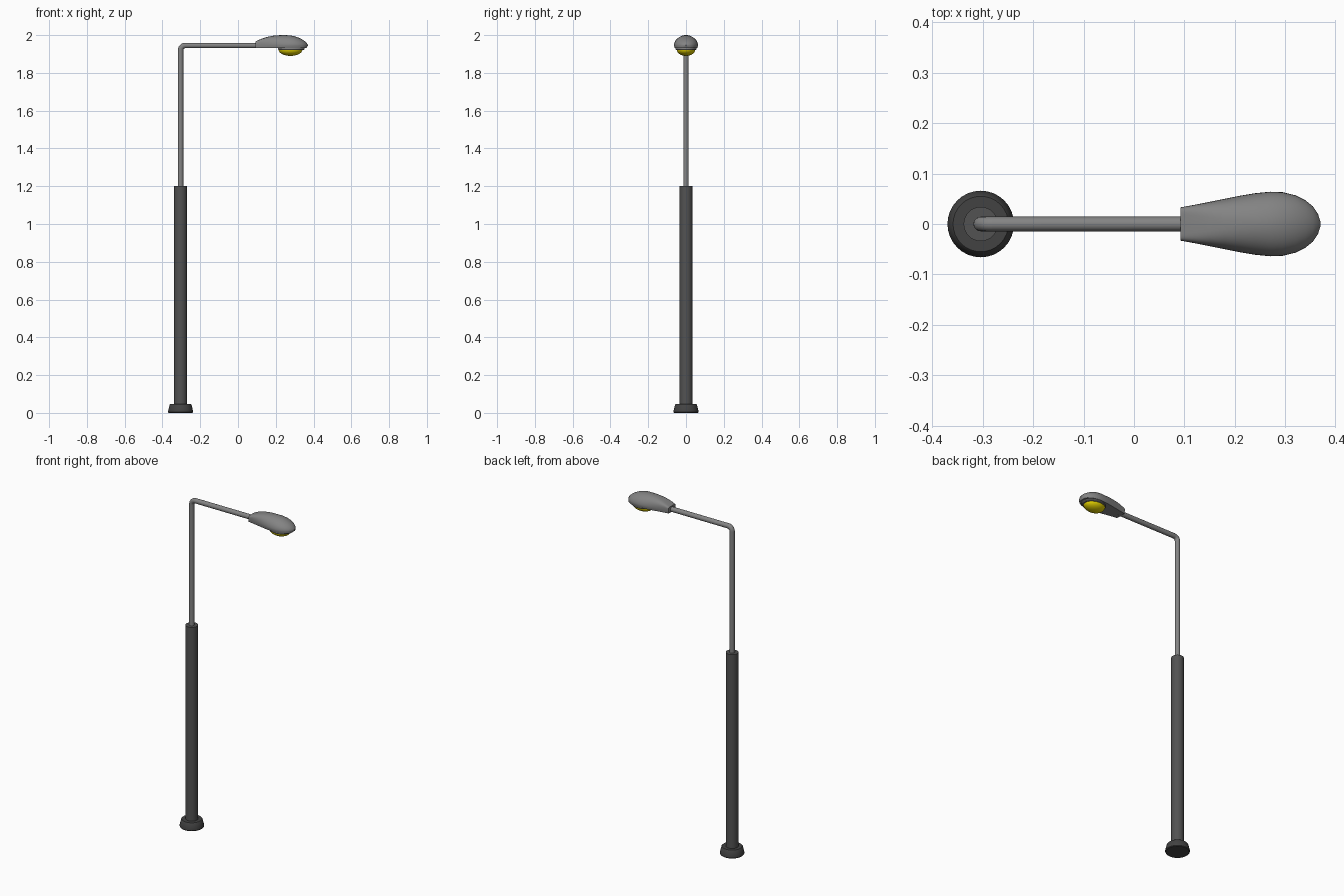
import bpy, bmesh, math
from mathutils import Vector

if "Cube" in bpy.data.objects:
    bpy.data.objects.remove(bpy.data.objects["Cube"])

PX = -0.304  # pole axis


def material(name, rgb):
    m = bpy.data.materials.new(name)
    m.diffuse_color = (*rgb, 1)
    m.use_nodes = True
    m.node_tree.nodes["Principled BSDF"].inputs["Base Color"].default_value = m.diffuse_color
    return m


BASE = material("base dark grey", (0.055, 0.055, 0.055))
POLE = material("pole grey", (0.085, 0.085, 0.085))
METAL = material("light metal grey", (0.23, 0.23, 0.23))
LENS = material("lens yellow", (0.75, 0.62, 0.0))


def loft(name, rings, mat, angle=35):
    """Skin a list of equal-length point rings and cap both ends."""
    bm = bmesh.new()
    vs = [[bm.verts.new(p) for p in r] for r in rings]
    n = len(vs[0])
    for a, b in zip(vs, vs[1:]):
        for i in range(n):
            j = (i + 1) % n
            bm.faces.new((a[i], a[j], b[j], b[i]))
    bm.faces.new(vs[0])
    bm.faces.new(vs[-1])
    bmesh.ops.recalc_face_normals(bm, faces=bm.faces)
    me = bpy.data.meshes.new(name)
    bm.to_mesh(me)
    bm.free()
    ob = bpy.data.objects.new(name, me)
    bpy.context.collection.objects.link(ob)
    me.materials.append(mat)
    bpy.ops.object.select_all(action='DESELECT')
    ob.select_set(True)
    bpy.context.view_layer.objects.active = ob
    bpy.ops.object.shade_smooth_by_angle(angle=math.radians(angle))
    return ob


def turned(name, cx, profile, mat, sy=1.0, n=32, angle=35):
    """Revolve (radius, z) profile about a vertical axis."""
    rings = [[(cx + r * math.cos(t), sy * r * math.sin(t), z)
              for t in (2 * math.pi * i / n for i in range(n))] for r, z in profile]
    return loft(name, rings, mat, angle)


# Foot and lower pole
turned("base", PX, [(0.063, 0), (0.066, 0.004), (0.066, 0.010), (0.058, 0.043), (0.055, 0.046)], BASE)
turned("lower_pole", PX, [(0.034, 0.04), (0.034, 1.2)], POLE)

# Bent upper pipe
R, ZC, PR = 0.025, 1.945, 0.0145
path = [(PX, 1.19, 0)]
for k in range(9):
    a = math.pi / 2 * k / 8
    path.append((PX + R - R * math.cos(a), ZC - R + R * math.sin(a), a))
path.append((0.11, ZC, math.pi / 2))
rings = []
for x, z, a in path:
    u = Vector((math.cos(a), 0, -math.sin(a)))
    rings.append([Vector((x, 0, z)) + PR * (u * math.cos(t) + Vector((0, 1, 0)) * math.sin(t))
                  for t in (2 * math.pi * i / 20 for i in range(20))])
loft("arm_pipe", rings, METAL, 45)

# Lamp head: boxy at the arm, domed at the tip (x, half width, top z, squareness)
stations = [(0.092, 0.033, 1.966, 7), (0.12, 0.038, 1.979, 4.5), (0.15, 0.044, 1.989, 3.2),
            (0.18, 0.050, 1.996, 2.5), (0.21, 0.056, 1.999, 2.2), (0.24, 0.061, 2.0, 2),
            (0.27, 0.064, 1.999, 2), (0.295, 0.063, 1.995, 2), (0.32, 0.057, 1.987, 2),
            (0.34, 0.047, 1.977, 2), (0.355, 0.035, 1.967, 2), (0.365, 0.020, 1.957, 2),
            (0.370, 0.004, 1.948, 2)]
MID = 1.944
rings = []
for x, w, top, e in stations:
    ring = []
    for i in range(21):
        t = math.pi * i / 20
        c, s = math.cos(t), math.sin(t)
        ring.append((x, w * math.copysign(abs(c) ** (2 / e), c), MID + (top - MID) * max(s, 0) ** (2 / e)))
    xb = min(x, 0.362)
    ring += [(xb, -w * 0.93, 1.931), (xb, 0, 1.931), (xb, w * 0.93, 1.931)]
    rings.append(ring)
loft("lamp_head", rings, METAL, 35)

# Rim and glowing lens below the head
turned("lens_rim", 0.282, [(0.070, 1.936), (0.070, 1.925), (0.066, 1.921)], METAL, 0.8)
prof = [(0.063 * math.cos(a), 1.923 - 0.033 * math.sin(a))
        for a in (math.pi / 2 * k / 8 * 0.98 for k in range(9))]
turned("lamp_lens", 0.278, prof, LENS, 0.78, angle=40)
